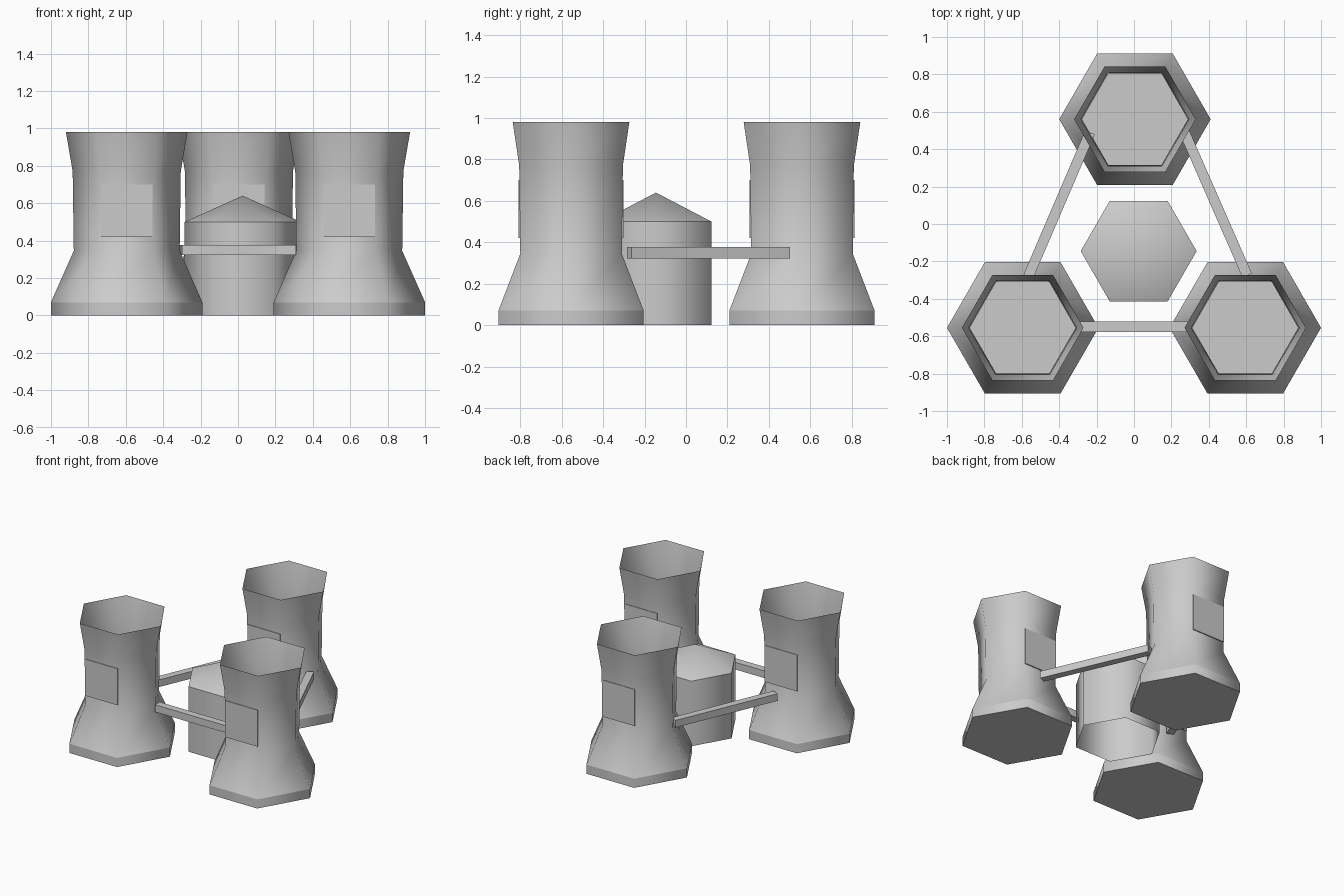
import bpy, bmesh, math
from mathutils import Vector

old = bpy.data.objects.get("Cube")
if old:
    bpy.data.objects.remove(old, do_unlink=True)

concrete = bpy.data.materials.new("concrete_grey")
concrete.use_nodes = True
GREY = (0.6, 0.6, 0.6, 1)
concrete.diffuse_color = GREY
concrete.node_tree.nodes["Principled BSDF"].inputs["Base Color"].default_value = GREY


def finish(name, bm, loc):
    mesh = bpy.data.meshes.new(name)
    bm.to_mesh(mesh)
    bm.free()
    mesh.materials.append(concrete)
    obj = bpy.data.objects.new(name, mesh)
    obj.location = loc
    bpy.context.collection.objects.link(obj)
    return obj


def hex_shell(name, profile, loc, floor=False, apex=None, sharp_rings=()):
    """Six-sided smooth shell through (radius, height) rings."""
    bm = bmesh.new()
    rings = []
    for r, z in profile:
        rings.append([bm.verts.new((r * math.cos(i * math.pi / 3),
                                    r * math.sin(i * math.pi / 3), z)) for i in range(6)])
    for a, b in zip(rings, rings[1:]):
        for i in range(6):
            j = (i + 1) % 6
            bm.faces.new((a[i], a[j], b[j], b[i])).smooth = True
    if apex is not None:
        tip = bm.verts.new((0, 0, apex))
        for i in range(6):
            bm.faces.new((rings[-1][i], rings[-1][(i + 1) % 6], tip)).smooth = True
    if floor:
        bm.faces.new(rings[0][::-1])
    for k in sharp_rings:
        for i in range(6):
            bm.edges.get((rings[k][i], rings[k][(i + 1) % 6])).smooth = False
    return finish(name, bm, loc)


def box(name, loc, size, angle=0):
    bm = bmesh.new()
    bmesh.ops.create_cube(bm, size=1)
    bmesh.ops.scale(bm, vec=size, verts=bm.verts)
    obj = finish(name, bm, loc)
    obj.rotation_euler.z = angle
    return obj


# Cooling towers: flared base, narrow waist, open flared mouth
TOWER = [(0.405, 0), (0.405, 0.07), (0.283, 0.345), (0.289, 0.77), (0.325, 0.98)]
towers = {"left": (0.595, -0.555), "right": (-0.595, -0.555), "back": (0.005, 0.56)}
for side, (x, y) in towers.items():
    hex_shell(side + "_tower", TOWER, (x, y, 0), floor=True, sharp_rings=(0, 1))
    # Square panels on the front and back of each tower
    for face, s in (("front", -1), ("back", 1)):
        box(f"{side}_tower_{face}_panel", (x, y + s * 0.25, 0.56), (0.275, 0.008, 0.28))

# Central tank with a pointed roof
hex_shell("central_tank", [(0.31, 0), (0.31, 0.5)], (0.025, -0.145, 0))
hex_shell("tank_roof", [(0.31, 0.5)], (0.025, -0.145, 0), apex=0.64)

# Pipes joining the towers
pipes = {"front": ((-0.30, -0.55), (0.31, -0.55)),
         "right": ((-0.565, -0.28), (-0.235, 0.49)),
         "left": ((0.605, -0.275), (0.27, 0.49))}
for side, (a, b) in pipes.items():
    a, b = Vector(a), Vector(b)
    d, mid = b - a, (a + b) / 2
    box(side + "_pipe", (mid.x, mid.y, 0.35), (d.length, 0.055, 0.055), math.atan2(d.y, d.x))
